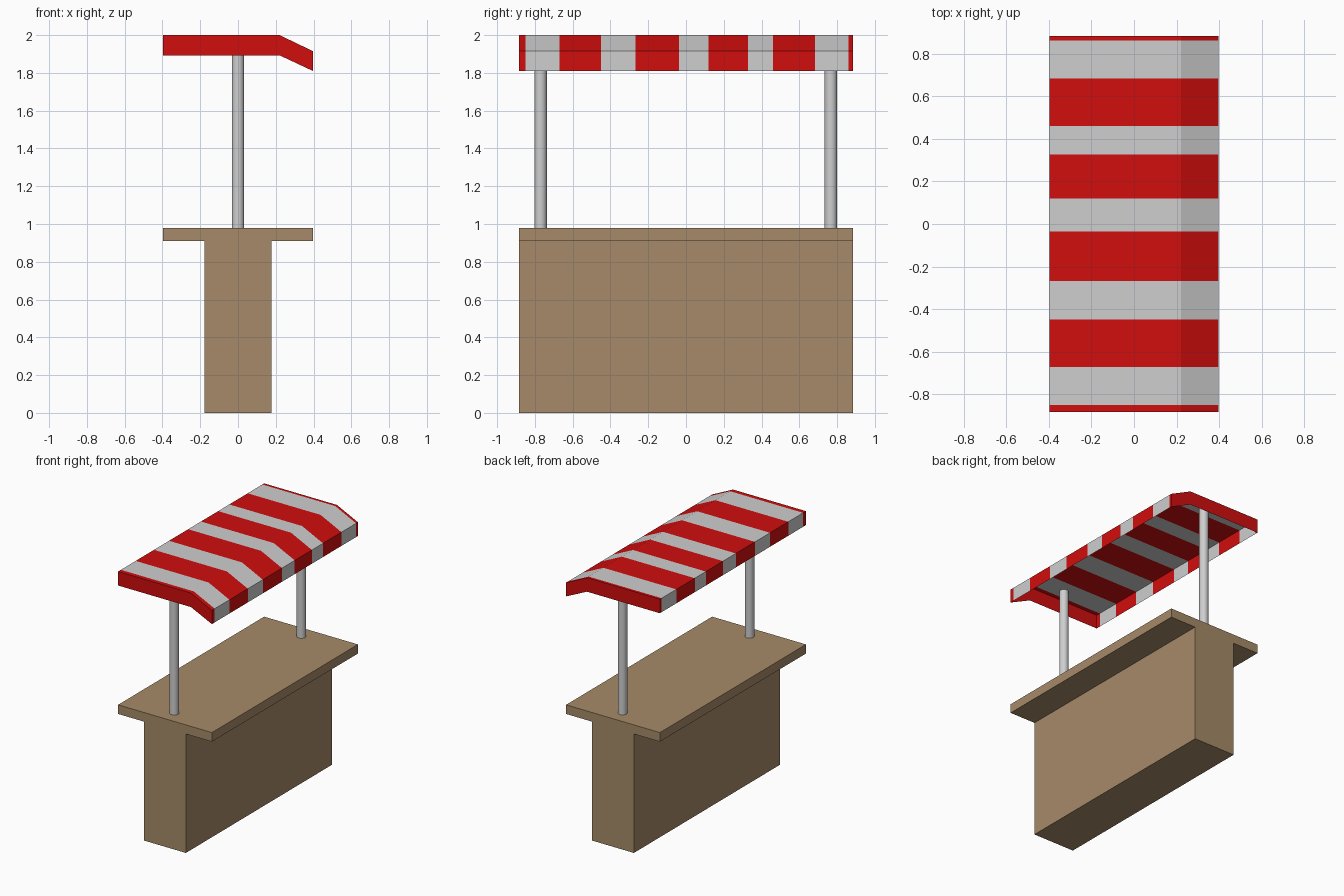
import bpy, bmesh

if "Cube" in bpy.data.objects:
    bpy.data.objects.remove(bpy.data.objects["Cube"])


def material(name, rgb):
    m = bpy.data.materials.new(name)
    m.diffuse_color = (*rgb, 1)
    m.use_nodes = True
    m.node_tree.nodes["Principled BSDF"].inputs["Base Color"].default_value = m.diffuse_color
    return m


wood = material("tan wood", (0.38, 0.255, 0.14))
red = material("red cloth", (0.64, 0.004, 0.004))
white = material("off white", (0.62, 0.62, 0.62))

Y = 0.883  # half length of the stall


def box(name, half_x, z0, z1, mat):
    bpy.ops.mesh.primitive_cube_add(size=1, location=(0, 0, (z0 + z1) / 2))
    o = bpy.context.object
    o.name = name
    o.scale = (2 * half_x, 2 * Y, z1 - z0)
    bpy.ops.object.transform_apply(location=False, rotation=False, scale=True)
    o.data.materials.append(mat)


# Counter: narrow base with an overhanging slab
box("counter_base", 0.177, 0, 0.91, wood)
box("counter_top", 0.397, 0.91, 0.98, wood)

# Two round poles
for name, y in (("front_pole", -0.77), ("back_pole", 0.767)):
    bpy.ops.mesh.primitive_cylinder_add(vertices=32, radius=0.033, depth=1.015,
                                        location=(0, y, 0.98 + 1.015 / 2))
    o = bpy.context.object
    o.name = name
    o.data.materials.append(white)
    bpy.ops.object.shade_smooth_by_angle()

# Awning: thin open shell, profile swept along y with alternating stripes
profile = [(-0.397, 1.893), (-0.397, 2.0), (0.22, 2.0), (0.397, 1.915), (0.397, 1.81)]
stripes = [-Y, -0.849, -0.67, -0.449, -0.267, -0.036, 0.119, 0.327, 0.461, 0.684, 0.861, Y]
bm = bmesh.new()
rows = [[bm.verts.new((x, y, z)) for x, z in profile] for y in stripes]
for i in range(len(rows) - 1):
    a, b = rows[i], rows[i + 1]
    for j in range(len(profile) - 1):
        f = bm.faces.new((a[j], a[j + 1], b[j + 1], b[j]))
        f.material_index = i % 2

# Red end flaps following the bend
for r in (rows[0], rows[-1]):
    k = bm.verts.new((0.22, r[0].co.y, 1.893))
    bm.faces.new((r[0], r[1], r[2], k))
    bm.faces.new((k, r[2], r[3], r[4]))
bmesh.ops.recalc_face_normals(bm, faces=bm.faces)
if max(bm.faces, key=lambda f: f.calc_center_median().z).normal.z < 0:
    bmesh.ops.reverse_faces(bm, faces=bm.faces)
me = bpy.data.meshes.new("striped_awning")
bm.to_mesh(me)
bm.free()
me.materials.append(red)
me.materials.append(white)
bpy.context.collection.objects.link(bpy.data.objects.new("striped_awning", me))
